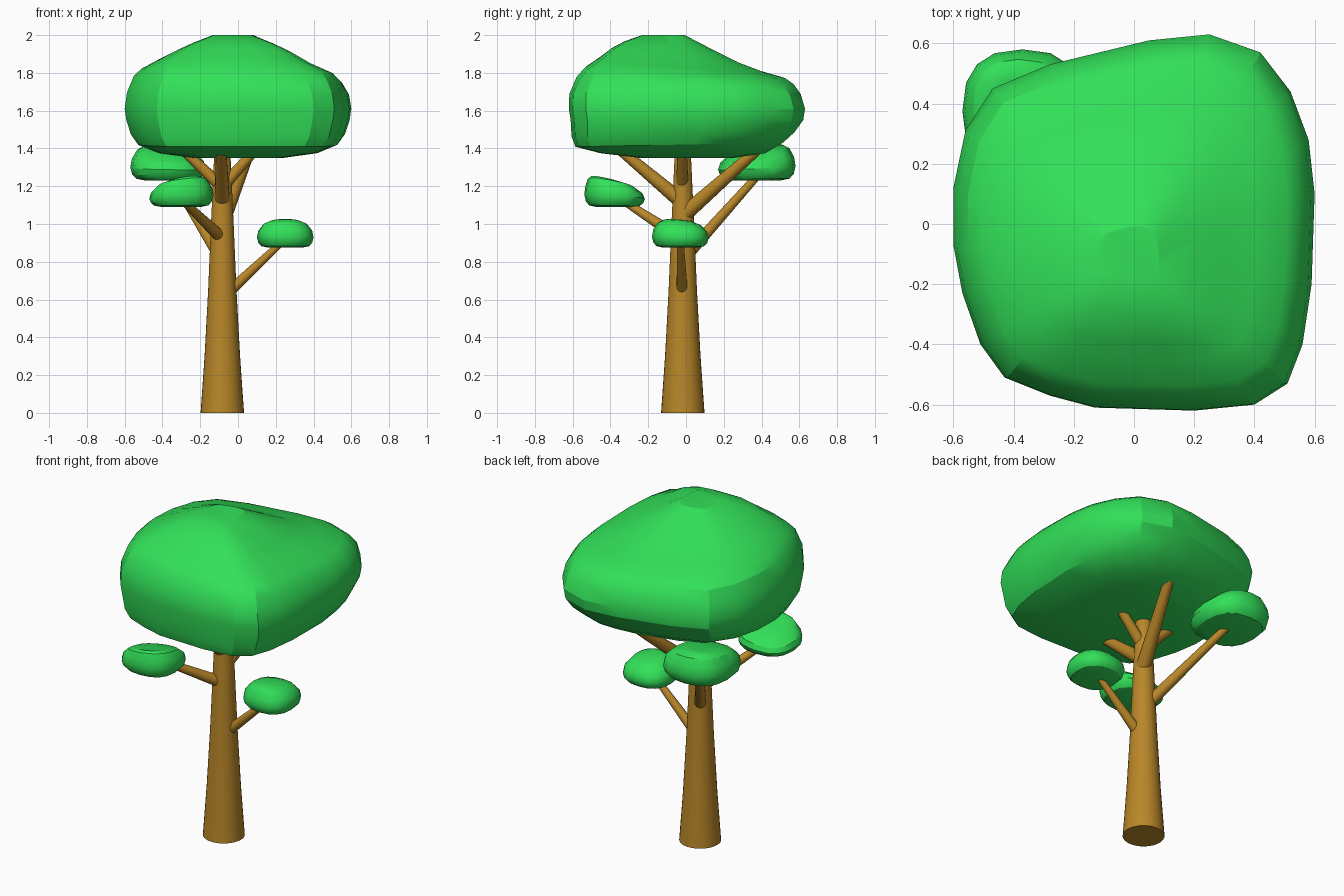
import bpy
import bmesh
from math import sin, cos, pi, radians, copysign
from mathutils import Vector

cube = bpy.data.objects.get("Cube")
if cube:
    bpy.data.objects.remove(cube)


def material(name, colour):
    mat = bpy.data.materials.new(name)
    mat.use_nodes = True
    mat.diffuse_color = (*colour, 1)
    mat.node_tree.nodes["Principled BSDF"].inputs["Base Color"].default_value = (*colour, 1)
    return mat


LEAF = material("leaf green", (0.032, 0.75, 0.1))
BARK = material("bark brown", (0.48, 0.24, 0.022))


def loft(name, rings, mat, angle):
    """Skin a stack of point rings and cap both ends."""
    bm = bmesh.new()
    loops = [[bm.verts.new(p) for p in ring] for ring in rings]
    for low, high in zip(loops, loops[1:]):
        for i in range(len(low)):
            j = (i + 1) % len(low)
            bm.faces.new((low[i], low[j], high[j], high[i]))
    bm.faces.new(loops[0])
    bm.faces.new(loops[-1])
    bmesh.ops.recalc_face_normals(bm, faces=bm.faces)
    mesh = bpy.data.meshes.new(name)
    bm.to_mesh(mesh)
    bm.free()
    mesh.materials.append(mat)
    obj = bpy.data.objects.new(name, mesh)
    bpy.context.collection.objects.link(obj)
    bpy.ops.object.select_all(action='DESELECT')
    obj.select_set(True)
    bpy.context.view_layer.objects.active = obj
    bpy.ops.object.shade_smooth_by_angle(angle=radians(angle))


def circle(centre, radius, axis, sides):
    turn = Vector((0, 0, 1)).rotation_difference(axis)
    return [Vector(centre) + turn @ Vector((radius * cos(a), radius * sin(a), 0))
            for a in (2 * pi * i / sides for i in range(sides))]


# Trunk: flared at the foot, tapering into the crown
UP = Vector((0, 0, 1))
trunk = [(0, 0.115), (0.3, 0.094), (0.65, 0.075), (1, 0.06), (1.39, 0.042)]
loft("trunk", [circle((-0.083, -0.017, z), r, UP, 32) for z, r in trunk], BARK, 40)


# Branches: tapered limbs from the trunk into the foliage
def branch(name, start, end, r0, r1):
    start, end = Vector(start), Vector(end)
    axis = (end - start).normalized()
    loft(name, [circle(start, r0, axis, 16), circle(end, r1, axis, 16)], BARK, 40)


branch("low_left_branch", (-0.06, -0.02, 0.63), (0.25, -0.03, 0.92), 0.03, 0.017)
branch("front_right_branch", (-0.08, -0.02, 0.92), (-0.31, -0.36, 1.14), 0.034, 0.018)
branch("back_right_branch", (-0.09, -0.01, 0.82), (-0.37, 0.4, 1.28), 0.034, 0.02)
branch("crown_back_branch", (-0.07, -0.01, 1.05), (0.08, 0.42, 1.43), 0.042, 0.026)
branch("crown_front_branch", (-0.083, 0, 1.1), (-0.09, -0.37, 1.41), 0.042, 0.026)
branch("crown_right_branch", (-0.09, -0.02, 1.2), (-0.3, -0.02, 1.4), 0.033, 0.024)
branch("crown_left_branch", (-0.08, -0.02, 1.2), (0.1, -0.02, 1.4), 0.033, 0.024)

# Crown: a boxy plan outline, scaled level by level into a lopsided dome
outline = [(-0.6, -0.07), (-0.6, 0.12), (-0.56, 0.31), (-0.47, 0.45), (-0.28, 0.53),
           (0.05, 0.61), (0.25, 0.63), (0.42, 0.57), (0.52, 0.44), (0.58, 0.28),
           (0.6, 0.1), (0.59, -0.2), (0.56, -0.4), (0.51, -0.53), (0.4, -0.6),
           (0.2, -0.62), (-0.13, -0.61), (-0.28, -0.57), (-0.43, -0.51), (-0.51, -0.4),
           (-0.57, -0.23)]
# Each level: scale, height, shift in x and y, slope towards the left and back
levels = [(0.4, 1.35, 0, 0, 0, 0), (0.7, 1.375, 0, -0.02, 0, 0),
          (0.88, 1.42, 0, -0.04, 0, 0.02), (0.945, 1.475, 0, -0.02, 0, 0.02),
          (0.985, 1.55, 0, 0, 0, 0),
          (1, 1.61, 0, 0, 0, 0), (0.98, 1.69, 0, -0.01, -0.01, 0),
          (0.92, 1.765, 0, -0.01, -0.03, -0.03), (0.85, 1.805, 0, -0.01, -0.03, -0.05),
          (0.7, 1.845, -0.01, -0.03, -0.04, -0.08), (0.54, 1.895, -0.02, -0.06, -0.03, -0.11),
          (0.38, 1.945, -0.025, -0.09, -0.02, -0.1), (0.18, 2, -0.025, -0.12, 0, 0)]
loft("crown", [[(x * s + dx, y * s + dy, z + s * (sx * x + sy * y)) for x, y in outline]
               for s, z, dx, dy, sx, sy in levels], LEAF, 24)

# Small clumps: flat-bottomed cushions, leaning as they rise
cushion = [(0.6, 0), (0.84, 0.05), (0.95, 0.17), (1, 0.36), (0.95, 0.6),
           (0.76, 0.84), (0.48, 0.96), (0.2, 1)]


def clump(name, centre, size, lean, tilt):
    rings = []
    for s, h in cushion:
        ring = []
        for i in range(16):
            a = 2 * pi * i / 16
            u, v = (s * copysign(abs(t) ** 0.8, t) for t in (cos(a), sin(a)))
            ring.append((centre[0] + size[0] * u + lean[0] * h * (1 - s),
                         centre[1] + size[1] * v + lean[1] * h * (1 - s),
                         centre[2] + size[2] * h + h * (tilt[0] * u + tilt[1] * v)))
        rings.append(ring)
    loft(name, rings, LEAF, 30)


clump("left_clump", (0.25, -0.03, 0.875), (0.15, 0.15, 0.15), (0, -0.03), (0, -0.01))
clump("front_clump", (-0.3, -0.378, 1.09), (0.17, 0.16, 0.15), (0.04, -0.1), (0.025, -0.035))
clump("back_clump", (-0.37, 0.375, 1.23), (0.2, 0.205, 0.185), (-0.06, 0.08), (-0.01, 0.025))
